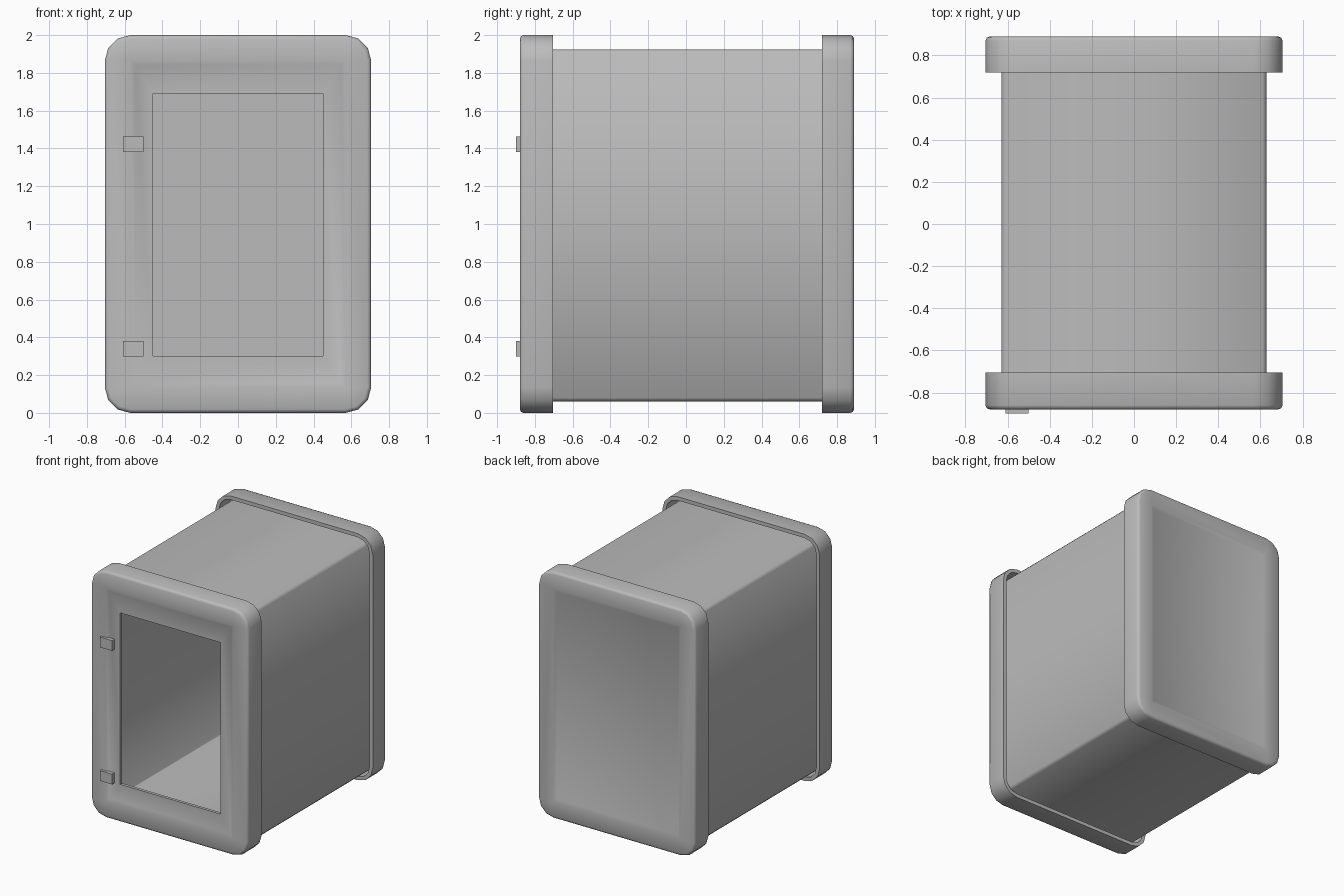
import bpy
import bmesh
import math

if "Cube" in bpy.data.objects:
    bpy.data.objects.remove(bpy.data.objects["Cube"], do_unlink=True)

grey = bpy.data.materials.new("plain grey")
grey.use_nodes = True
COLOUR = (0.5, 0.5, 0.5, 1)
grey.diffuse_color = COLOUR
grey.node_tree.nodes["Principled BSDF"].inputs["Base Color"].default_value = COLOUR

W, H, MID = 0.705, 1.0, 1.0      # half width, half height, centre height of the rims
CORNER = 0.135


def rounded_loop(bm, y, hw, hh, r, cz, segments):
    """Ring of vertices around a rounded upright rectangle."""
    r = max(r, 0.0)
    verts = []
    for i, (sx, sz) in enumerate([(1, 1), (-1, 1), (-1, -1), (1, -1)]):
        for s in range(segments + 1):
            a = (i + s / segments) * math.pi / 2
            verts.append(bm.verts.new((sx * (hw - r) + r * math.cos(a), y,
                                       cz + sz * (hh - r) + r * math.sin(a))))
    return verts


def loft(name, rings, segments, closed=False, cap=()):
    """Skin a list of (y, half width, half height, radius, centre z) rings."""
    bm = bmesh.new()
    loops = [rounded_loop(bm, *ring, segments) for ring in rings]
    pairs = list(zip(loops, loops[1:]))
    if closed:
        pairs.append((loops[-1], loops[0]))
    n = len(loops[0])
    for a, b in pairs:
        for i in range(n):
            j = (i + 1) % n
            bm.faces.new((a[i], a[j], b[j], b[i]))
    for index in cap:
        bm.faces.new(loops[index])
    bmesh.ops.remove_doubles(bm, verts=bm.verts, dist=0.0001)
    bmesh.ops.recalc_face_normals(bm, faces=bm.faces)
    return finish(name, bm)


def finish(name, bm):
    mesh = bpy.data.meshes.new(name)
    bm.to_mesh(mesh)
    bm.free()
    obj = bpy.data.objects.new(name, mesh)
    bpy.context.collection.objects.link(obj)
    mesh.materials.append(grey)
    bpy.ops.object.select_all(action='DESELECT')
    obj.select_set(True)
    bpy.context.view_layer.objects.active = obj
    bpy.ops.object.shade_smooth_by_angle(angle=math.radians(50))
    return obj


def inset(y, d):
    return (y, W - d, H - d, CORNER - d, MID)


def rim(open_y, face_y):
    """Rings of a rim: hollow wall, rolled outer edge, flat face, recessed panel edge."""
    s = 1 if face_y > open_y else -1
    inner = [inset(face_y - s * 0.035, 0.16), inset(face_y - s * 0.035, 0.03),
             inset(open_y, 0.03)]
    outer = [inset(open_y, 0), inset(face_y - s * 0.02, 0),
             inset(face_y - s * 0.006, 0.006), inset(face_y, 0.02),
             inset(face_y, CORNER), inset(face_y - s * 0.012, 0.16)]
    return inner + outer


# Front rim with the door opening
opening = [(y, 0.45, 0.695, 0, 0.995) for y in (-0.867, -0.843)]
loft("front_rim", rim(-0.705, -0.88) + opening, 3, closed=True)

# Back rim with a closed panel
back = rim(0.72, 0.89)
loft("back_rim", back, 3, cap=(0, len(back) - 1))

# Hollow body between the rims
outside = [(y, 0.63, 0.932, 0.02, 0.992) for y in (-0.846, 0.856)]
inside = [(y, 0.61, 0.912, 0.005, 0.992) for y in (0.856, -0.846)]
loft("body_shell", outside + inside, 1, closed=True)

# Door hinges
for label, z in (("lower", 0.34), ("upper", 1.423)):
    bm = bmesh.new()
    bmesh.ops.create_cube(bm, size=1)
    bmesh.ops.scale(bm, vec=(0.11, 0.035, 0.083), verts=bm.verts)
    bmesh.ops.translate(bm, vec=(-0.555, -0.8825, z), verts=bm.verts)
    finish(label + "_hinge", bm)
